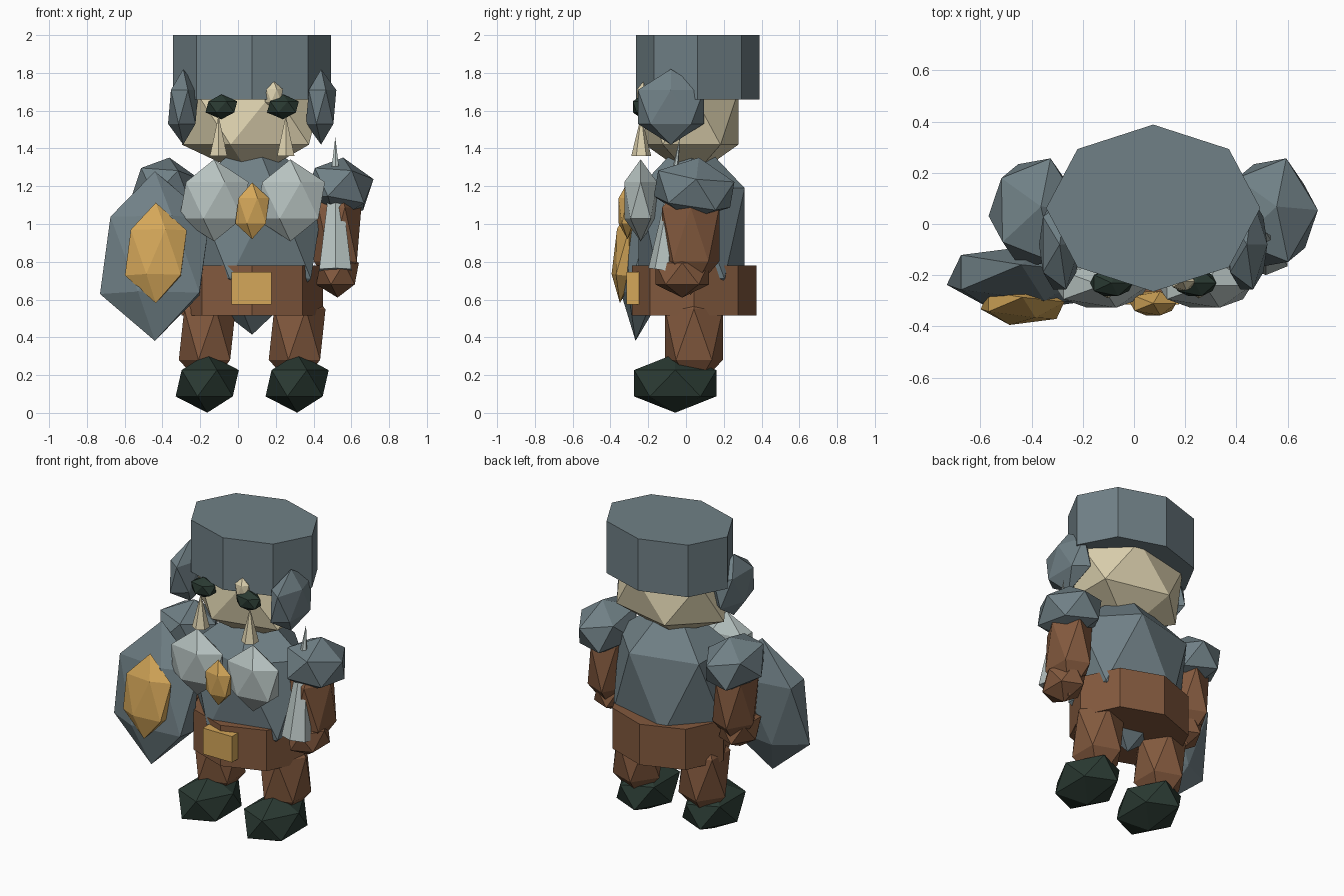
import bpy
from mathutils import Euler, Vector

if "Cube" in bpy.data.objects:
    bpy.data.objects.remove(bpy.data.objects["Cube"])

MID = 0.075  # x of the body's mirror plane


def mat(name, rgb):
    m = bpy.data.materials.new(name)
    m.diffuse_color = (*rgb, 1)
    m.use_nodes = True
    m.node_tree.nodes["Principled BSDF"].inputs["Base Color"].default_value = m.diffuse_color
    return m


STEEL = mat("blue_grey_steel", (0.162, 0.216, 0.238))
PALE = mat("pale_metal", (0.468, 0.539, 0.527))
GOLD = mat("gold", (0.66, 0.385, 0.10))
LEATHER = mat("brown_leather", (0.225, 0.10, 0.048))
DARK = mat("dark_green", (0.023, 0.042, 0.032))
SKIN = mat("skin", (0.71, 0.63, 0.42))


def finish(name, material, loc, scale, rot):
    o = bpy.context.object
    o.name = name
    o.data.name = name
    o.location, o.scale, o.rotation_euler = loc, scale, rot
    o.data.materials.append(material)
    return o


def gem(name, material, loc, radii, rot=(0, 0, 0)):
    """Twenty-sided faceted blob."""
    bpy.ops.mesh.primitive_ico_sphere_add(subdivisions=1, radius=1)
    return finish(name, material, loc, radii, rot)


def drum(name, material, loc, radii, height):
    """Eight-sided drum."""
    bpy.ops.mesh.primitive_cylinder_add(vertices=8, radius=1, depth=1)
    return finish(name, material, loc, (*radii, height), (0, 0, 0))


def spike(name, material, base, radii, height, rot=(0, 0, 0)):
    """Six-sided spike standing on its base point."""
    bpy.ops.mesh.primitive_cone_add(vertices=6, radius1=1, radius2=0, depth=1)
    loc = Vector(base) + Euler(rot).to_matrix() @ Vector((0, 0, height / 2))
    return finish(name, material, loc, (*radii, height), rot)


# Head and helmet
gem("head", SKIN, (MID, 0.03, 1.561), (0.415, 0.29, 0.316))
drum("helmet", STEEL, (MID, 0.062, 1.83), (0.418, 0.326), 0.34)
gem("nose", SKIN, (0.19, -0.225, 1.68), (0.053, 0.04, 0.075))

# Torso, belt and buckle
gem("torso", STEEL, (MID, 0.03, 0.95), (0.43, 0.33, 0.536))
drum("belt", LEATHER, (MID, 0.043, 0.648), (0.375, 0.33), 0.266)
bpy.ops.mesh.primitive_cube_add(size=1)
finish("buckle", GOLD, (0.071, -0.28, 0.66), (0.211, 0.07, 0.17), (0, 0, 0))
gem("chest_gem", GOLD, (MID, -0.31, 1.07), (0.1, 0.055, 0.15))

# Paired parts
for side, s in (("left", -1), ("right", 1)):
    def at(d, y, z):
        return (MID + s * d, y, z)

    gem(side + "_ear_guard", STEEL, at(0.365, -0.08, 1.62), (0.09, 0.206, 0.2))
    gem(side + "_eye", DARK, at(0.163, -0.23, 1.62), (0.094, 0.06, 0.066))
    spike(side + "_tusk", SKIN, at(0.178, -0.237, 1.36), (0.053, 0.053), 0.215)
    gem(side + "_chest_plate", PALE, at(0.202, -0.24, 1.125), (0.205, 0.102, 0.217))
    gem(side + "_pauldron", STEEL, at(0.46, 0.043, 1.185), (0.195, 0.24, 0.17),
        (-0.15, 0.13, 0))
    gem(side + "_arm", LEATHER, at(0.452, 0.025, 0.945), (0.141, 0.178, 0.32))
    gem(side + "_hand", LEATHER, at(0.452, -0.02, 0.737), (0.126, 0.167, 0.127))
    gem(side + "_leg", LEATHER, at(0.238, 0.042, 0.415), (0.168, 0.18, 0.30))
    gem(side + "_boot", DARK, at(0.238, -0.057, 0.157), (0.187, 0.256, 0.156))

# Blade held upright through the right fist
spike("blade", PALE, (0.515, -0.13, 0.757), (0.098, 0.07), 0.71, (-0.138, 0, 0))

# Shield with boss, leaning back slightly
gem("shield", STEEL, (-0.44, -0.213, 0.83), (0.325, 0.13, 0.452), (-0.12, 0, 0))
gem("shield_boss", GOLD, (-0.435, -0.318, 0.847), (0.183, 0.073, 0.268), (-0.12, 0, 0))
